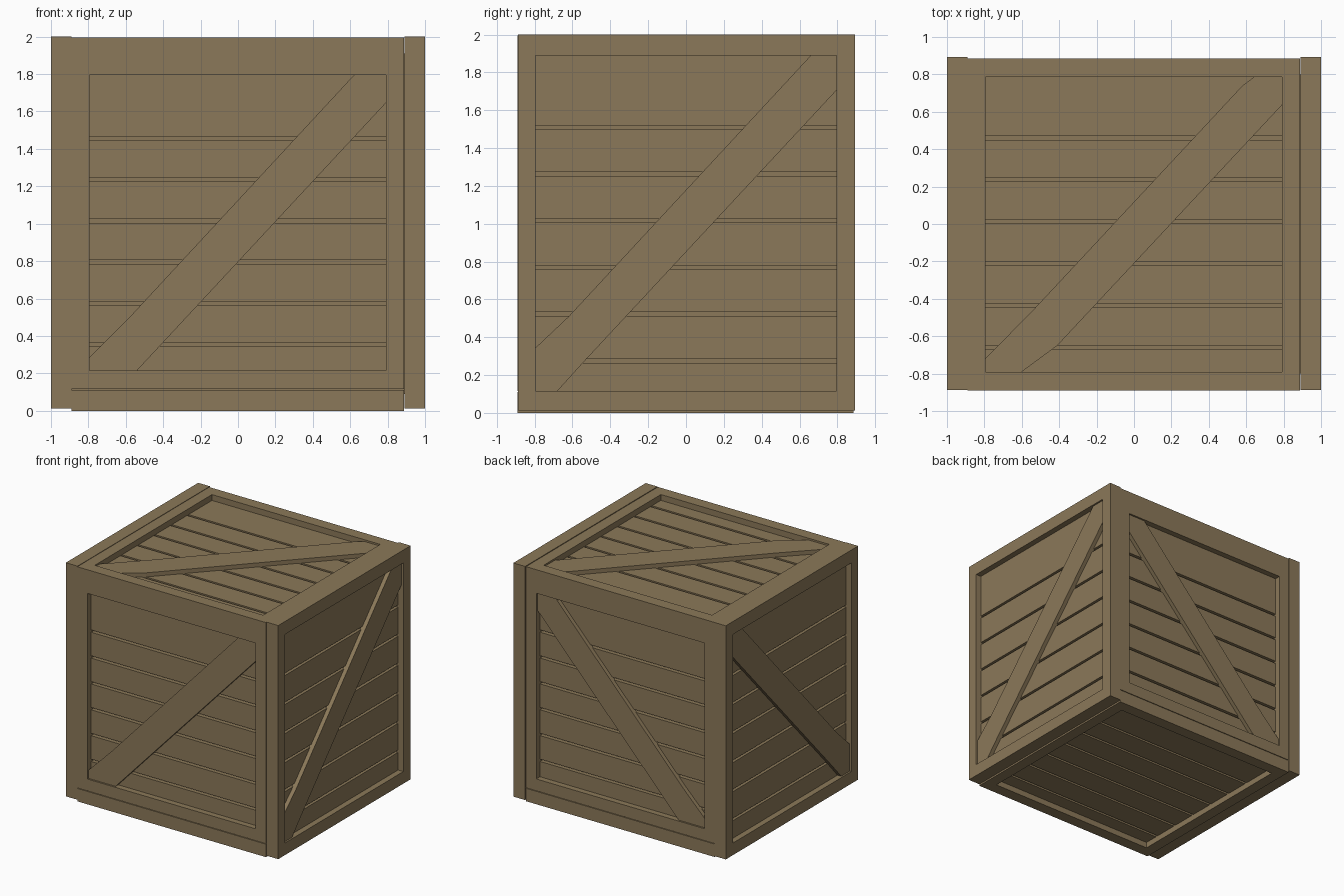
import bpy, bmesh
from mathutils import Vector

if "Cube" in bpy.data.objects:
    bpy.data.objects.remove(bpy.data.objects["Cube"])

wood = bpy.data.materials.new("wood")
wood.diffuse_color = (0.26, 0.19, 0.10, 1)
wood.use_nodes = True
wood.node_tree.nodes["Principled BSDF"].inputs["Base Color"].default_value = wood.diffuse_color
X, Y, Z = Vector((1, 0, 0)), Vector((0, 1, 0)), Vector((0, 0, 1))


def prism(bm, pts, lo, hi, place):
    """Extrude a face-local outline from depth lo to hi; place maps (u, v, n) to the world."""
    a = [bm.verts.new(place(u, v, lo)) for u, v in pts]
    b = [bm.verts.new(place(u, v, hi)) for u, v in pts]
    bm.faces.new(a)
    bm.faces.new(b)
    for i in range(len(pts)):
        j = (i + 1) % len(pts)
        bm.faces.new((a[i], a[j], b[j], b[i]))


def rect(u0, u1, v0, v1):
    return [(u0, v0), (u1, v0), (u1, v1), (u0, v1)]


def finish(name, bm):
    bmesh.ops.recalc_face_normals(bm, faces=bm.faces)
    me = bpy.data.meshes.new(name)
    bm.to_mesh(me)
    bm.free()
    me.materials.append(wood)
    bpy.context.collection.objects.link(bpy.data.objects.new(name, me))


def panel(name, origin, u, v, n, outer, hole, gaps, brace, depth=0.05, gap=0.02):
    def place(a, b, c):
        return origin + u * a + v * b + n * c
    # frame: two full-length rails and two stiles
    bm = bmesh.new()
    u0, u1, v0, v1 = outer
    a0, a1, b0, b1 = hole
    for r in ((a0, a1, v0, b0), (a0, a1, b1, v1), (u0, a0, v0, v1), (a1, u1, v0, v1)):
        prism(bm, rect(*r), -0.11, 0, place)
    finish(name + "_frame", bm)
    # recessed planks with grooves between them
    bm = bmesh.new()
    edges = [b0 - gap / 2] + gaps + [b1 + gap / 2]
    for lo, hi in zip(edges, edges[1:]):
        prism(bm, rect(a0, a1, lo + gap / 2, hi - gap / 2), -0.10, -depth, place)
    finish(name + "_planks", bm)
    # diagonal brace
    if brace:
        bm = bmesh.new()
        prism(bm, brace, -depth - 0.01, -0.015, place)
        finish(name + "_brace", bm)


# left and right sides
side_brace = [(-0.8, 0.34), (-0.62, 0.51), (0.66, 1.89), (0.8, 1.89),
              (0.8, 1.71), (-0.54, 0.27), (-0.68, 0.115), (-0.8, 0.115)]
for name, s in (("right", 1), ("left", -1)):
    panel(name, X * s, Y, Z, X * s, (-0.887, 0.893, 0.012, 2.0), (-0.795, 0.795, 0.115, 1.89),
          [0.275 + 0.247 * i for i in range(6)], side_brace)

# front and back
front_brace = [(-0.795, 0.285), (-0.58, 0.5), (0.62, 1.795), (0.79, 1.795),
               (0.79, 1.645), (-0.54, 0.215), (-0.795, 0.215)]
for name, y, s in (("front", -0.89, -1), ("back", 0.885, 1)):
    panel(name, Y * y, X, Z, Y * s, (-0.89, 0.887, 0.115, 1.89), (-0.795, 0.79, 0.215, 1.795),
          [0.355 + 0.22 * i for i in range(6)], front_brace)

# lid and base
lid_brace = [(-0.795, -0.72), (-0.53, -0.45), (0.58, 0.74), (0.64, 0.785), (0.79, 0.785),
             (0.79, 0.635), (-0.41, -0.65), (-0.6, -0.79), (-0.795, -0.79)]
for name, z, s, brace in (("top", 1.996, 1, lid_brace), ("bottom", 0, -1, None)):
    panel(name, Z * z, X, Y, Z * s, (-0.89, 0.887, -0.89, 0.885), (-0.795, 0.79, -0.79, 0.785),
          [-0.66 + 0.224 * i for i in range(6)], brace)

# solid backing behind the grooves
bm = bmesh.new()
prism(bm, rect(-0.91, 0.91, -0.8, 0.8), 0.09, 1.91, lambda a, b, c: Vector((a, b, c)))
finish("inner_box", bm)
